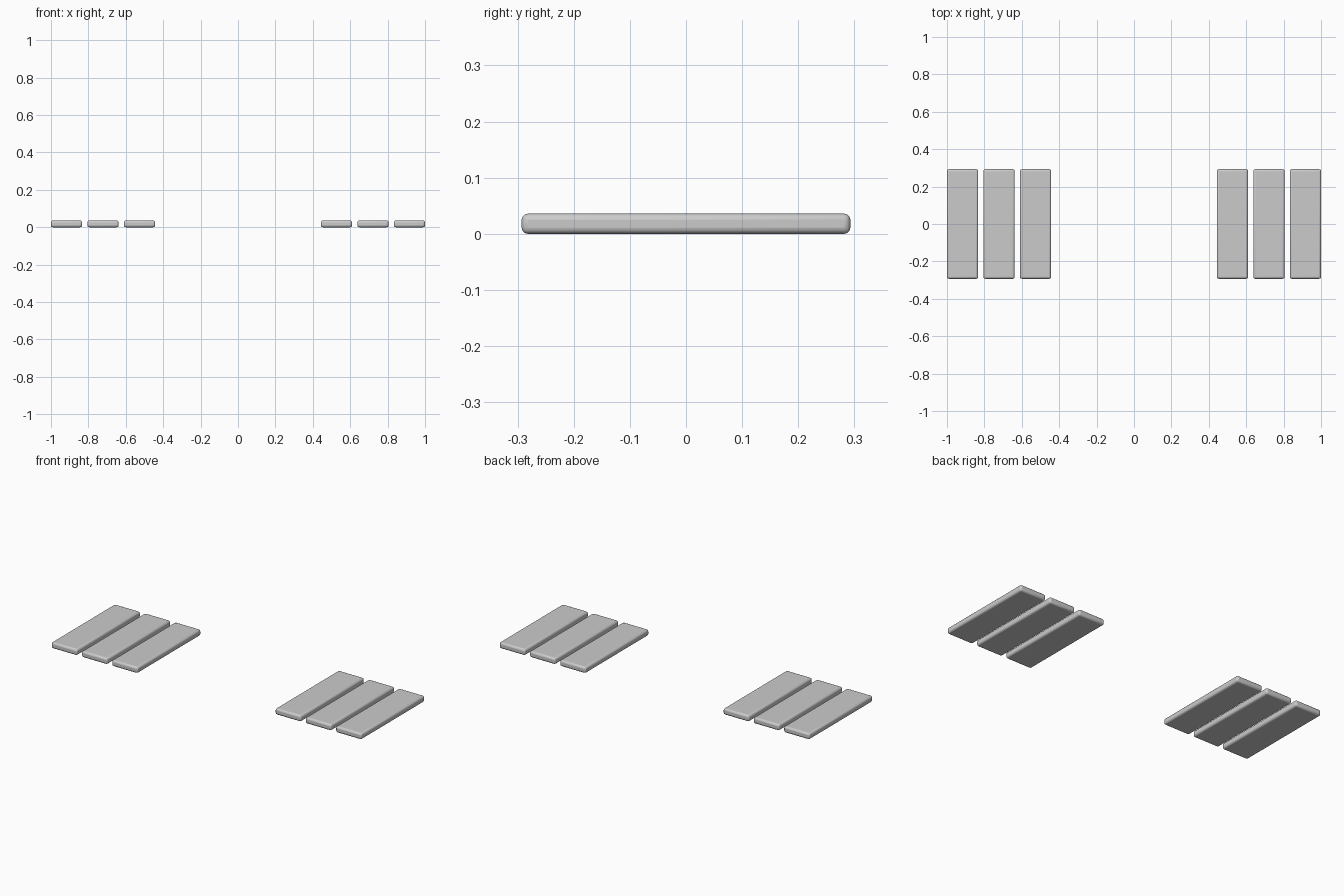
import bpy

if "Cube" in bpy.data.objects:
    bpy.data.objects.remove(bpy.data.objects["Cube"])

WIDTH, DEPTH, HEIGHT = 0.167, 0.586, 0.036
PITCH = 0.195


def slat(name, x):
    # Flat board with rounded edges
    bpy.ops.mesh.primitive_cube_add(size=1, location=(x, 0, HEIGHT / 2))
    ob = bpy.context.object
    ob.name = name
    ob.scale = (WIDTH, DEPTH, HEIGHT)
    bpy.ops.object.transform_apply(location=False, rotation=False, scale=True)
    bevel = ob.modifiers.new("rounded_edges", 'BEVEL')
    bevel.width = 0.011
    bevel.segments = 3
    bpy.ops.object.shade_smooth_by_angle()
    return ob


# Two mirrored groups of three slats
for side, sign in (("left", -1), ("right", 1)):
    for i in range(3):
        slat(f"{side}_slat_{i + 1}", sign * (1 - WIDTH / 2 - i * PITCH))
